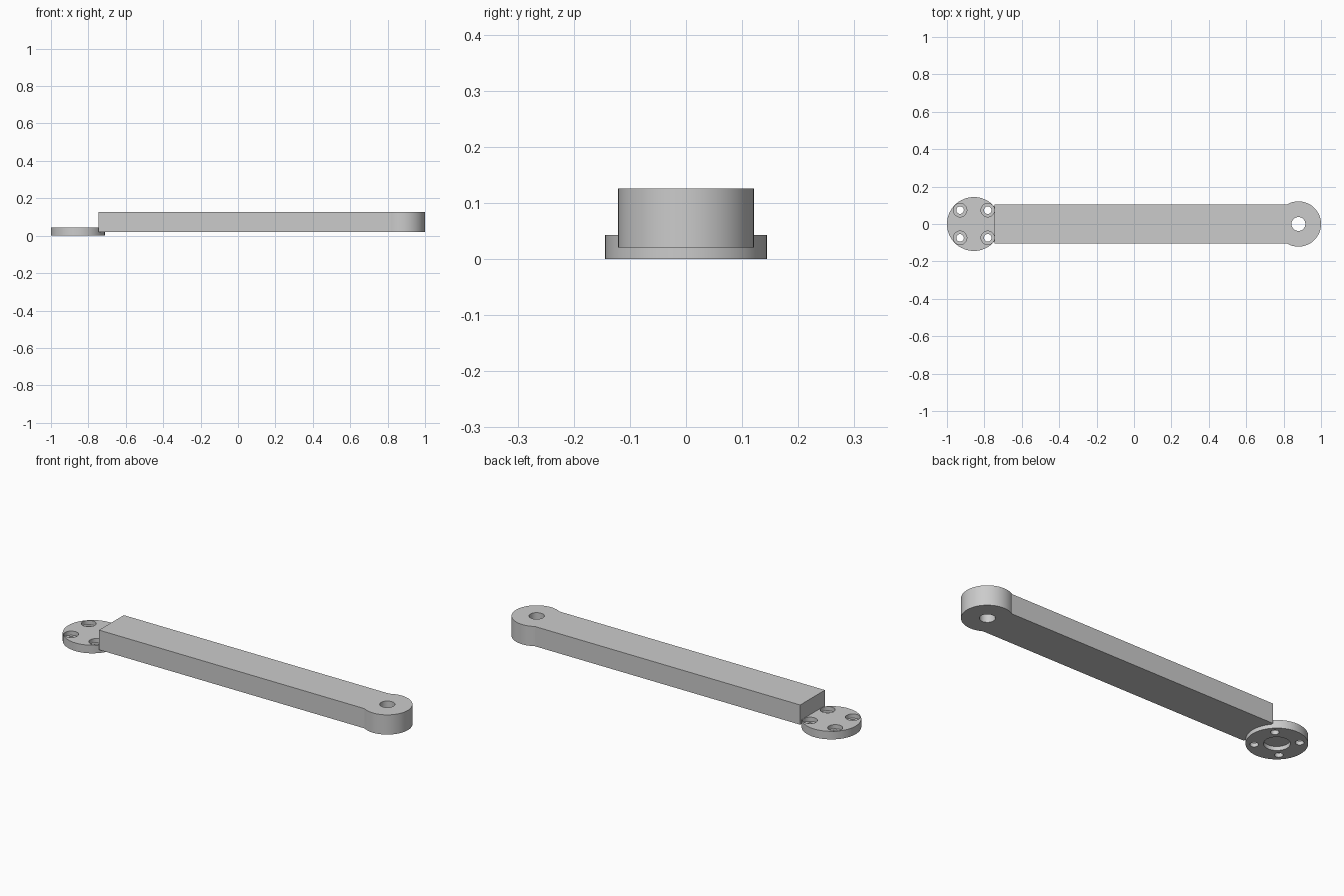
import bpy
import bmesh
from math import sin, cos, asin, pi, radians

cube = bpy.data.objects.get("Cube")
if cube:
    bpy.data.objects.remove(cube)

# Material
grey = bpy.data.materials.new("plain grey")
grey.use_nodes = True
grey.diffuse_color = (0.6, 0.6, 0.6, 1)
grey.node_tree.nodes["Principled BSDF"].inputs["Base Color"].default_value = grey.diffuse_color


def arc(x, y, r, start=0, end=2 * pi, steps=64):
    return [(x + r * cos(a), y + r * sin(a))
            for a in (start + (end - start) * i / steps for i in range(steps + 1))]


def circle(x, y, r):
    return arc(x, y, r)[:-1]


def extrude(name, outline, bottom, top):
    """Closed counter-clockwise outline raised into a solid."""
    bm = bmesh.new()
    face = bm.faces.new([bm.verts.new((x, y, bottom)) for x, y in outline])
    up = bmesh.ops.extrude_face_region(bm, geom=[face])["geom"]
    bmesh.ops.translate(bm, vec=(0, 0, top - bottom),
                        verts=[v for v in up if isinstance(v, bmesh.types.BMVert)])
    bmesh.ops.recalc_face_normals(bm, faces=bm.faces)
    mesh = bpy.data.meshes.new(name)
    bm.to_mesh(mesh)
    bm.free()
    mesh.materials.append(grey)
    obj = bpy.data.objects.new(name, mesh)
    bpy.context.collection.objects.link(obj)
    return obj


def activate(obj):
    bpy.ops.object.select_all(action='DESELECT')
    obj.select_set(True)
    bpy.context.view_layer.objects.active = obj


def drill(obj, x, y, r, bottom, top):
    cutter = extrude("cutter", circle(x, y, r), bottom, top)
    mod = obj.modifiers.new("drill", 'BOOLEAN')
    mod.operation = 'DIFFERENCE'
    mod.solver = 'EXACT'
    mod.object = cutter
    activate(obj)
    bpy.ops.object.modifier_apply(modifier=mod.name)
    bpy.data.objects.remove(cutter)


# Arm: straight bar running into a round pivot eye
ARM_X, HALF_W, EYE_X, EYE_R = -0.745, 0.104, 0.879, 0.121
meet = pi - asin(HALF_W / EYE_R)
outline = [(ARM_X, HALF_W), (ARM_X, -HALF_W)] + arc(EYE_X, 0, EYE_R, -meet, meet)
arm = extrude("arm", outline, 0.021, 0.126)
drill(arm, EYE_X, 0, 0.037, -0.1, 0.3)

# Mounting disc: counterbored screw holes and a blind recess underneath
DISC_X, THICK = -0.856, 0.043
disc = extrude("mounting_disc", circle(DISC_X, 0, 0.144), 0, THICK)
drill(disc, DISC_X, 0, 0.062, -0.1, 0.021)
for sx in (-1, 1):
    for sy in (-1, 1):
        x, y = DISC_X + sx * 0.074, sy * 0.074
        drill(disc, x, y, 0.02, -0.1, 0.2)
        drill(disc, x, y, 0.036, 0.021, 0.2)

for obj in (arm, disc):
    activate(obj)
    bpy.ops.object.shade_smooth_by_angle(angle=radians(20))
